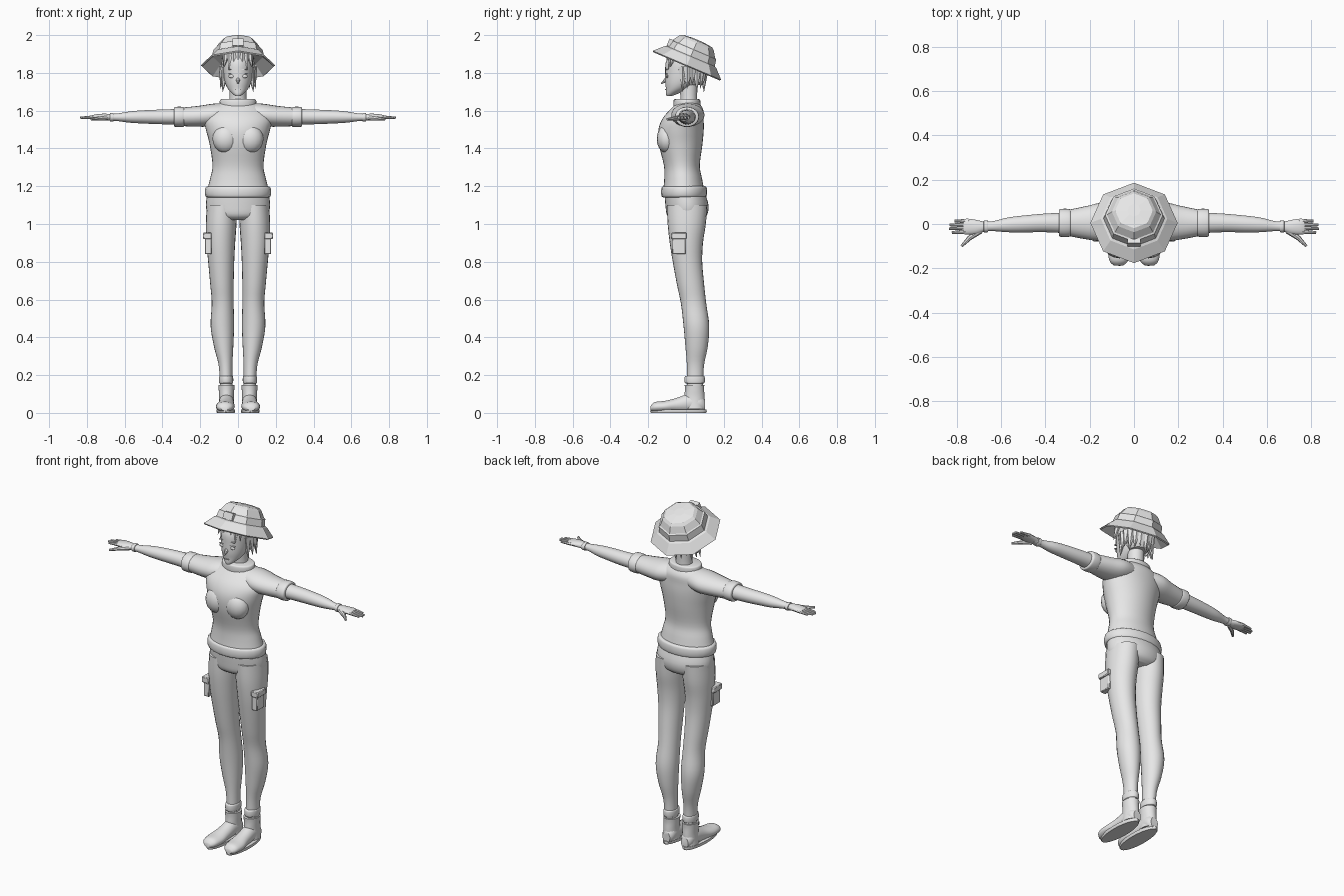
import bpy, bmesh, math
from mathutils import Vector, Matrix

if "Cube" in bpy.data.objects:
    bpy.data.objects.remove(bpy.data.objects["Cube"], do_unlink=True)

GREY = (0.8, 0.8, 0.8, 1)
mat = bpy.data.materials.new("light grey")
mat.use_nodes = True
mat.diffuse_color = GREY
mat.node_tree.nodes["Principled BSDF"].inputs["Base Color"].default_value = GREY
smooth_parts = []


def finish(name, bm, mirror=False, smooth=True):
    """Turn a bmesh into a named object, mirrored across x where asked."""
    bmesh.ops.recalc_face_normals(bm, faces=bm.faces)
    mesh = bpy.data.meshes.new(name)
    bm.to_mesh(mesh)
    bm.free()
    mesh.materials.append(mat)
    obj = bpy.data.objects.new(name, mesh)
    bpy.context.collection.objects.link(obj)
    if mirror:
        obj.modifiers.new("Mirror", 'MIRROR').use_mirror_merge = False
    if smooth:
        smooth_parts.append(obj)
    return obj


def refine(rings, steps):
    """Catmull-Rom interpolation between cross-sections."""
    pts = [rings[0]] + list(rings) + [rings[-1]]
    out = []
    for a, b, c, d in zip(pts, pts[1:], pts[2:], pts[3:]):
        for s in range(steps):
            t = s / steps
            out.append([0.5 * (2 * q + (r - p) * t + (2 * p - 5 * q + 4 * r - w) * t ** 2
                               + (3 * q - p - 3 * r + w) * t ** 3)
                        for p, q, r, w in zip(a, b, c, d)])
    return out + [rings[-1]]


def place(axis, pos, u, v):
    return {'x': (pos, u, v), 'y': (u, pos, v), 'z': (u, v, pos)}[axis]


def loft(bm, axis, rings, sides=24, steps=4):
    """Skin elliptical rings (position, centre u, centre v, radius u, radius v)."""
    loops = []
    for pos, cu, cv, ru, rv in refine(rings, steps):
        angles = [math.tau * i / sides for i in range(sides)]
        loops.append([bm.verts.new(place(axis, pos, cu + ru * math.cos(a), cv + rv * math.sin(a)))
                      for a in angles])
    for lo, hi in zip(loops, loops[1:]):
        for i in range(sides):
            j = (i + 1) % sides
            bm.faces.new((lo[i], lo[j], hi[j], hi[i]))
    bm.faces.new(loops[0])
    bm.faces.new(loops[-1])


def part(name, axis, rings, mirror=False, sides=24, steps=4):
    bm = bmesh.new()
    loft(bm, axis, rings, sides, steps)
    return finish(name, bm, mirror)


def band(name, axis, pos, cu, cv, ru, rv, half, mirror=False):
    """A rounded cuff or hem."""
    rings = [(pos + half * k, cu, cv, ru * s, rv * s)
             for k, s in ((-1, .88), (-.8, .97), (0, 1), (.8, .97), (1, .88))]
    return part(name, axis, rings, mirror)


def tube(bm, start, end, r0, r1, sides=8):
    """A tapered limb or lock between two points."""
    a, b = Vector(start), Vector(end)
    turn = (b - a).to_track_quat('Z', 'Y').to_matrix().to_4x4()
    bmesh.ops.create_cone(bm, cap_ends=True, segments=sides, radius1=r0, radius2=r1,
                          depth=(b - a).length, matrix=Matrix.Translation((a + b) / 2) @ turn)


def blob(bm, centre, size):
    bmesh.ops.create_uvsphere(bm, u_segments=16, v_segments=10, radius=1,
                              matrix=Matrix.Translation(centre) @ Matrix.Diagonal((*size, 1)))


def box(bm, centre, size):
    bmesh.ops.create_cube(bm, size=1,
                          matrix=Matrix.Translation(centre) @ Matrix.Diagonal((*size, 1)))


# Shirt
part("shirt", 'z', [(1.17, 0, -.012, .165, .11), (1.24, 0, -.015, .148, .1), (1.31, 0, -.022, .135, .095),
                    (1.42, 0, -.028, .15, .115), (1.5, 0, -.026, .17, .12), (1.56, 0, -.015, .18, .108),
                    (1.61, 0, .005, .145, .085), (1.65, 0, .01, .08, .05)], sides=32)
bm = bmesh.new()
blob(bm, (.065, -.1, 1.45), (.07, .055, .075))
finish("chest_form", bm, True)
band("shirt_hem", 'z', 1.17, 0, -.01, .176, .122, .03)
band("collar", 'z', 1.635, 0, .005, .098, .072, .026)
part("sleeve", 'x', [(.05, .01, 1.585, .07, .055), (.13, .01, 1.577, .088, .06),
                     (.21, .006, 1.57, .076, .055), (.31, .005, 1.567, .056, .048)], True)
band("sleeve_cuff", 'x', .312, .005, 1.567, .064, .054, .027, True)

# Arms and hands
part("arm", 'x', [(.28, .005, 1.568, .048, .042), (.4, .005, 1.567, .042, .039),
                  (.5, 0, 1.567, .038, .035), (.57, -.004, 1.566, .033, .03),
                  (.64, -.01, 1.565, .022, .02), (.7, -.012, 1.565, .022, .017)], True)
band("wristband", 'x', .668, -.011, 1.565, .027, .023, .01, True)
bm = bmesh.new()
loft(bm, 'x', [(.67, -.012, 1.565, .02, .017), (.71, -.014, 1.567, .032, .017),
               (.75, -.012, 1.567, .036, .014), (.77, -.012, 1.566, .033, .01)], 16)
for y, reach in ((.014, .81), (-.004, .832), (-.021, .835), (-.038, .822)):
    tube(bm, (.745, y * .9, 1.567), (reach, y, 1.562), .0105, .006)
tube(bm, (.695, -.03, 1.563), (.745, -.065, 1.558), .015, .011)
tube(bm, (.742, -.063, 1.558), (.778, -.1, 1.555), .011, .006)
finish("hand", bm, True)

# Trousers with side pockets
part("hips", 'z', [(1.02, 0, .005, .1, .075), (1.045, 0, .005, .155, .105),
                   (1.1, 0, .005, .17, .114), (1.18, 0, -.01, .16, .105)], sides=32)
part("leg", 'z', [(.14, .063, .048, .033, .042), (.25, .066, .05, .036, .045), (.35, .076, .056, .051, .059),
                  (.46, .083, .055, .062, .068), (.58, .081, .04, .058, .067), (.68, .085, .024, .062, .072),
                  (.8, .089, .008, .069, .078), (.9, .091, .002, .076, .088), (1, .089, .004, .081, .101),
                  (1.1, .085, .006, .08, .106)], True)
bm = bmesh.new()
box(bm, (.158, -.038, .89), (.036, .072, .1))
box(bm, (.162, -.038, .937), (.046, .082, .034))
bmesh.ops.bevel(bm, geom=bm.edges[:], offset=.004, segments=1, affect='EDGES')
finish("side_pocket", bm, True)

# Socks and shoes
band("ankle_cuff", 'z', .176, .063, .046, .038, .054, .02, True)
part("shoe_ankle", 'z', [(.02, .062, .045, .042, .055), (.08, .061, .045, .039, .054),
                         (.12, .061, .045, .041, .051), (.148, .061, .045, .043, .052)], True)
part("shoe", 'y', [(-.188, .07, .024, .02, .012), (-.165, .069, .031, .042, .026),
                   (-.11, .067, .034, .05, .03), (-.05, .063, .041, .043, .038),
                   (.02, .061, .052, .04, .05), (.075, .06, .05, .038, .046),
                   (.1, .06, .04, .024, .032)], True)
part("sole", 'z', [(0, .065, -.04, .046, .146), (.006, .065, -.04, .05, .15),
                   (.018, .065, -.04, .049, .148)], True, steps=1)

# Head
part("neck", 'z', [(1.6, 0, .015, .055, .05), (1.66, 0, .015, .045, .044), (1.76, 0, .012, .045, .05)])
part("head", 'z', [(1.678, 0, -.088, .014, .014), (1.69, 0, -.074, .03, .032), (1.715, 0, -.048, .053, .058),
                   (1.75, 0, -.026, .069, .084), (1.8, 0, -.012, .078, .098), (1.86, 0, -.006, .08, .1),
                   (1.91, 0, .008, .07, .082), (1.94, 0, .02, .04, .045)], sides=32)
bm = bmesh.new()
tube(bm, (0, -.103, 1.765), (0, -.132, 1.742), .012, .003)
box(bm, (0, -.108, 1.712), (.026, .008, .003))
finish("nose_and_mouth", bm)
bm = bmesh.new()
blob(bm, (.034, -.1, 1.782), (.017, .006, .009))
box(bm, (.034, -.102, 1.795), (.034, .01, .003))
box(bm, (.034, -.102, 1.818), (.034, .01, .003))
finish("eye_and_brow", bm, True)
bm = bmesh.new()
blob(bm, (.08, .005, 1.775), (.01, .018, .027))
finish("ear", bm, True)

# Hair: a cap at the back, hanging locks and a fringe
bm = bmesh.new()
loft(bm, 'z', [(1.735, 0, .035, .05, .05), (1.77, 0, .034, .074, .07), (1.83, 0, .03, .086, .083),
               (1.89, 0, .025, .08, .078), (1.93, 0, .02, .045, .045)])
for i in range(13):
    a = math.radians(-30 + 20 * i)
    tip = 1.7 + .018 * (i % 3)
    c, s = math.cos(a), math.sin(a)
    tube(bm, (.076 * c, .02 + .075 * s, 1.83), (.094 * c, .02 + .075 * s, tip), .027, .001, 6)
for i in range(7):
    x = (i - 3) * .022
    y = -.092 + 5 * x * x
    tube(bm, (x * .9, y + .012, 1.91), (x * 1.12, y - .013, 1.83 - .012 * (i % 2)), .022, .001, 6)
finish("hair", bm)

# Eight-sided hat, tilted back, with a front badge plate
tilt = Matrix.Translation((0, .005, 1.84)) @ Matrix.Rotation(math.radians(-23), 4, 'X')
bm = bmesh.new()
profile = [(.19, -.006), (.13, .045), (.04, .06)]
profile = profile[::-1] + [(.197, 0), (.15, .046), (.138, .052), (.13, .09),
                           (.122, .094), (.1, .128), (.085, .14), (.03, .146)]
loft(bm, 'z', [(h, 0, 0, r, r) for r, h in profile], sides=8, steps=1)
bm.transform(tilt)
finish("hat", bm, smooth=False)
bm = bmesh.new()
box(bm, (0, -.128, .075), (.06, .024, .04))
bm.transform(tilt)
finish("hat_badge", bm, smooth=False)

# Smooth shading on the body, sharp edges kept
bpy.ops.object.select_all(action='DESELECT')
for obj in smooth_parts:
    obj.select_set(True)
bpy.context.view_layer.objects.active = smooth_parts[0]
bpy.ops.object.shade_smooth_by_angle(angle=math.radians(40))
